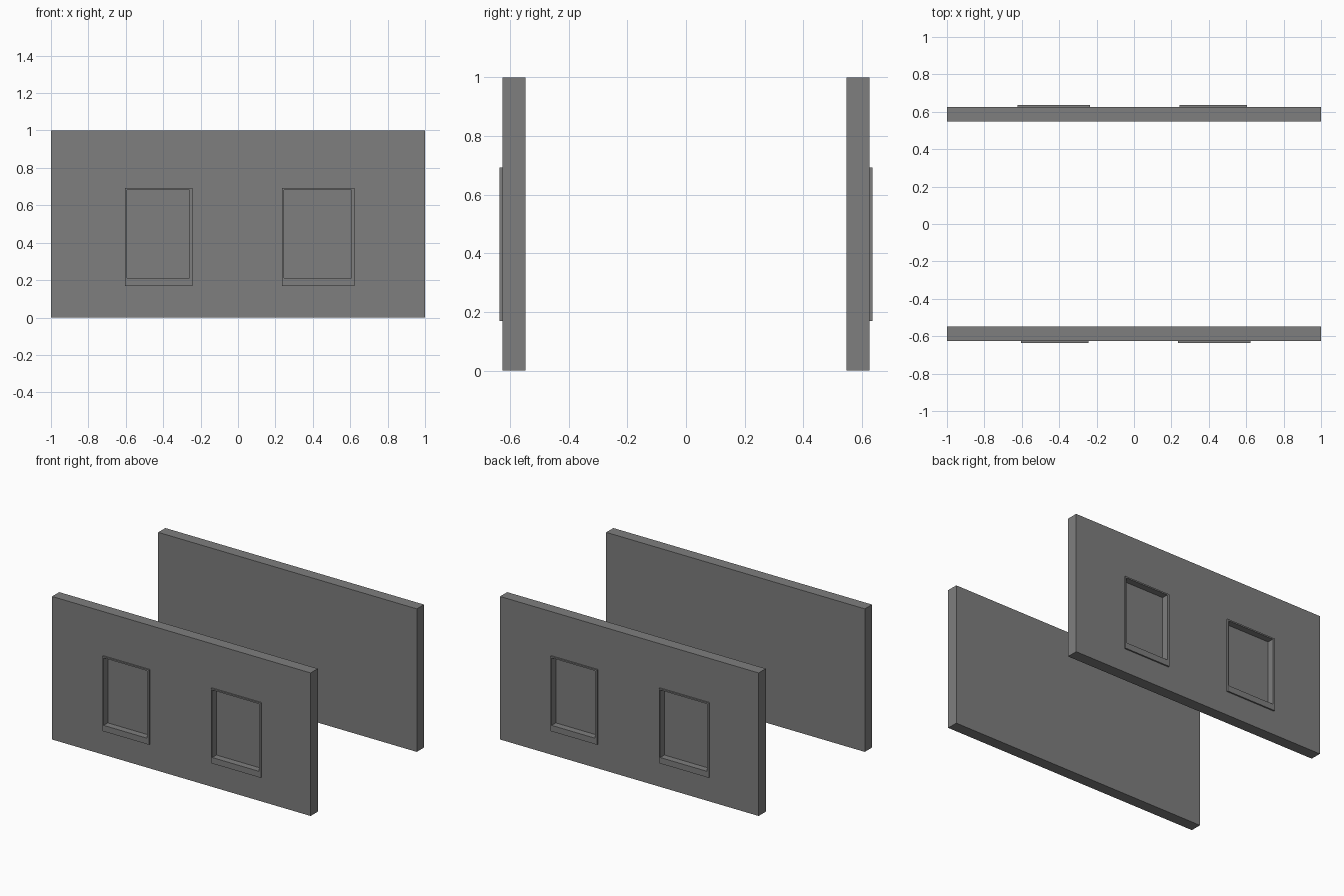
import bpy
from math import pi
from mathutils import Matrix

cube = bpy.data.objects.get("Cube")
if cube:
    bpy.data.objects.remove(cube, do_unlink=True)

# Single grey plaster colour
grey = bpy.data.materials.new("plaster_grey")
grey.use_nodes = True
colour = (0.21, 0.21, 0.21, 1)
grey.diffuse_color = colour
grey.node_tree.nodes["Principled BSDF"].inputs["Base Color"].default_value = colour

WALL_OUT, WALL_IN = -0.626, -0.547
FRAME_OUT, PANE = -0.636, -0.59


def box(name, x, y, z):
    """Box spanning the given (min, max) ranges."""
    spans = (x, y, z)
    bpy.ops.mesh.primitive_cube_add(size=1)
    ob = bpy.context.object
    ob.name = name
    centre = [(a + b) / 2 for a, b in spans]
    size = [b - a for a, b in spans]
    ob.data.transform(Matrix.Translation(centre) @ Matrix.Diagonal((*size, 1)))
    ob.data.materials.append(grey)
    return ob


def cut(target, cutter):
    mod = target.modifiers.new("opening", "BOOLEAN")
    mod.operation = "DIFFERENCE"
    mod.solver = "EXACT"
    mod.object = cutter
    bpy.context.view_layer.objects.active = target
    bpy.ops.object.modifier_apply(modifier=mod.name)


# Front wall
wall = box("front_wall", (-1, 1), (WALL_OUT, WALL_IN), (0, 1))
parts = [wall]

# Windows: raised frame with a deep sill, and a recessed pane
windows = {
    "right": ((-0.604, -0.243), (-0.594, -0.260)),
    "left": ((0.236, 0.622), (0.246, 0.606)),
}
for side, (outer, inner) in windows.items():
    frame = box(f"front_{side}_window_frame", outer, (FRAME_OUT, WALL_OUT), (0.169, 0.692))
    cutter = box("window_cutter", inner, (FRAME_OUT - 0.05, PANE), (0.211, 0.682))
    cutter.hide_render = True
    cut(frame, cutter)
    cut(wall, cutter)
    bpy.data.objects.remove(cutter, do_unlink=True)
    parts.append(frame)

# Back wall: the same assembly turned half a circle
for part in parts:
    twin = part.copy()
    twin.data = part.data.copy()
    twin.data.transform(Matrix.Rotation(pi, 4, "Z"))
    twin.name = part.name.replace("front", "back")
    bpy.context.collection.objects.link(twin)
